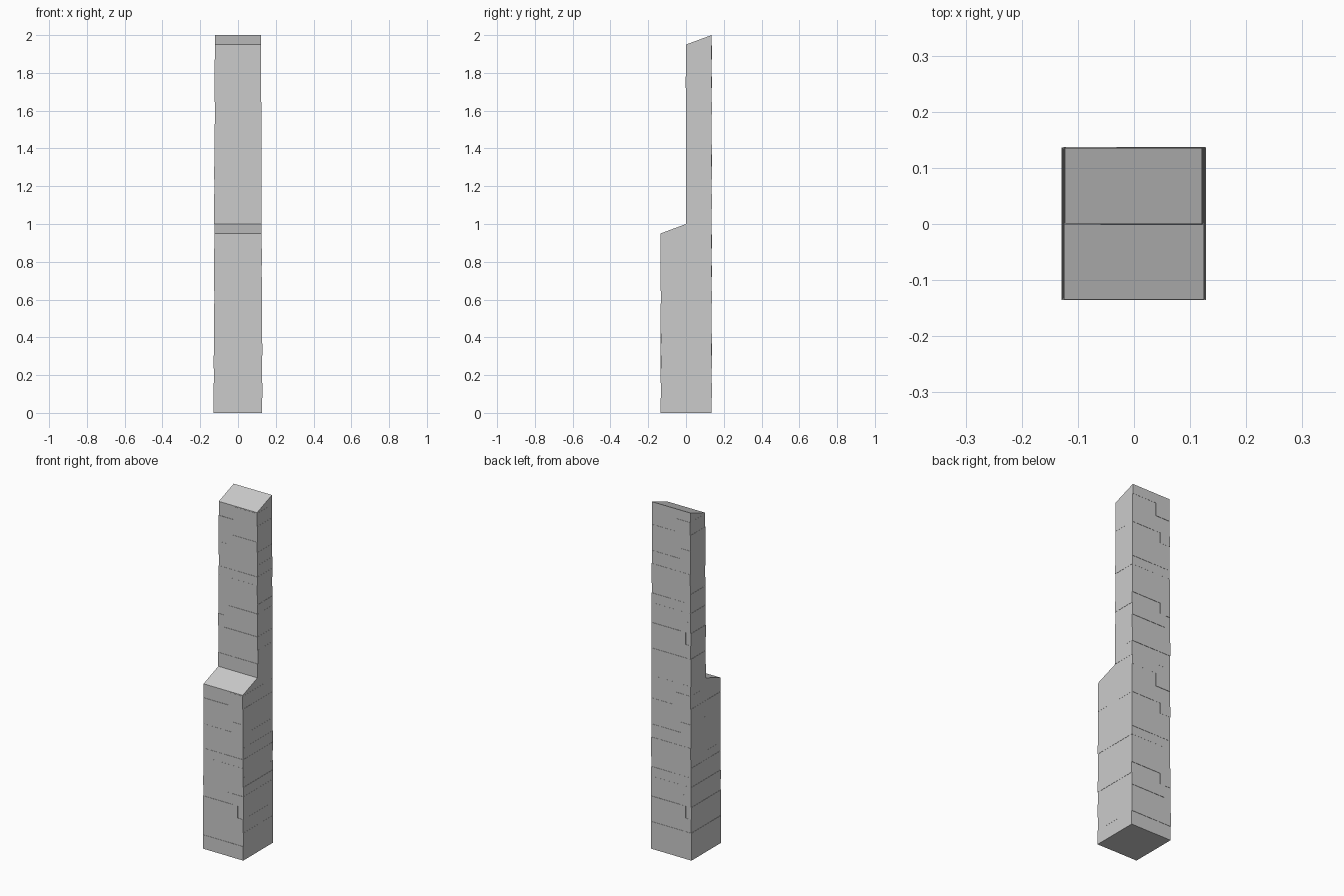
import bpy, bmesh, random

if "Cube" in bpy.data.objects:
    bpy.data.objects.remove(bpy.data.objects["Cube"])

# Course heights and joint positions shared by all three stacks
LEVELS = [0, .08, .158, .235, .305, .367, .42, .475, .53, .58, .645, .72, .78, .87, .945, 1.0]
JOINTS = [.025, .06, .075, .093, .06, .03, .09, .0, .0, .05, .0, .06, .025, .03, .078]


def add_stone(bm, x0, x1, y0, y1, z0, z1, slope):
    # One squared stone; slope drops the top of the -y edge
    lo = [bm.verts.new((x, y, z0)) for x, y in ((x0, y0), (x1, y0), (x1, y1), (x0, y1))]
    hi = [bm.verts.new(p) for p in ((x0, y0, z1 - slope), (x1, y0, z1 - slope),
                                    (x1, y1, z1), (x0, y1, z1))]
    bm.faces.new(lo[::-1])
    bm.faces.new(hi)
    for i in range(4):
        j = (i + 1) % 4
        bm.faces.new((lo[i], lo[j], hi[j], hi[i]))


def stack(name, y0, y1, base, side, half_low, half_high, sloped):
    # A column of courses, each split into two slightly uneven stones
    rng = random.Random(4)
    bm = bmesh.new()
    last = len(JOINTS) - 1
    for i, joint in enumerate(JOINTS):
        z0, z1 = base + LEVELS[i], base + LEVELS[i + 1]
        t = i / last
        half = half_low + (half_high - half_low) * t
        left, right = -half + rng.uniform(-.001, .001), half + rng.uniform(-.001, .001)
        split = joint * side
        slope = .05 if sloped and i == last else 0
        for a, b in ((left, split), (split, right)):
            d = 0 if slope else rng.uniform(-.0015, .0015)
            add_stone(bm, a, b, y0 + d, y1 + d, z0, z1, slope)
    me = bpy.data.meshes.new(name)
    bm.to_mesh(me)
    bm.free()
    ob = bpy.data.objects.new(name, me)
    bpy.context.collection.objects.link(ob)
    return ob


# Low front buttress with a sloped cap
stack("front_buttress", -.1345, 0, 0, 1, .129, .125, True)
# Tall back pier: lower and upper halves, joints on the opposite side
stack("back_pier_lower", 0, .1355, 0, -1, .129, .125, False)
stack("back_pier_upper", 0, .1355, 1, -1, .126, .122, True)
